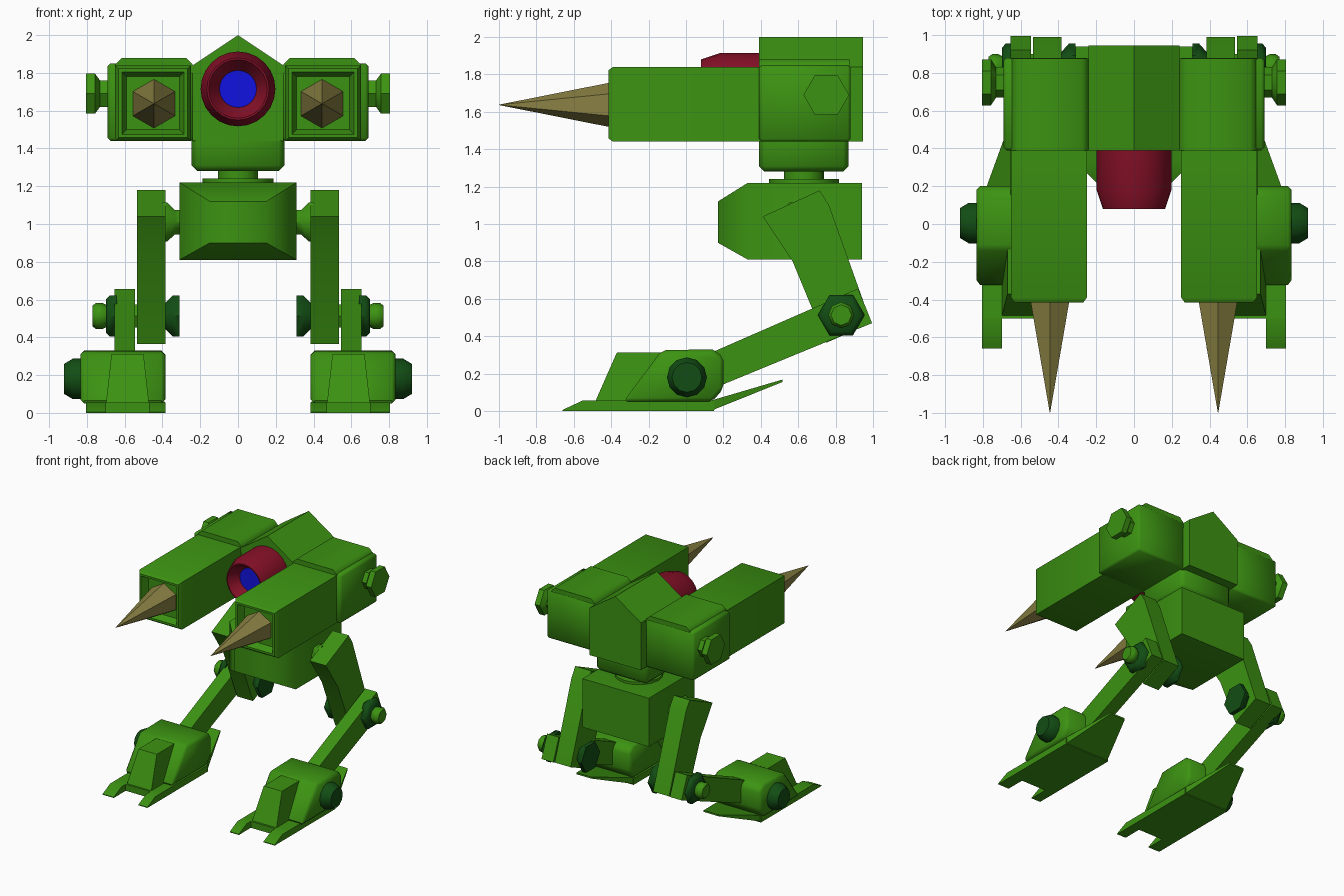
import bpy, bmesh, math

if "Cube" in bpy.data.objects:
    bpy.data.objects.remove(bpy.data.objects["Cube"])


def material(name, r, g, b):
    m = bpy.data.materials.new(name)
    m.diffuse_color = (r, g, b, 1)
    m.use_nodes = True
    m.node_tree.nodes["Principled BSDF"].inputs["Base Color"].default_value = m.diffuse_color
    return m


GREEN = material("armour green", 0.045, 0.29, 0.006)
DARK = material("bolt dark green", 0.006, 0.075, 0.007)
RED = material("eye ring red", 0.23, 0.005, 0.02)
BLUE = material("lens blue", 0.006, 0.006, 0.75)
TAN = material("spike tan", 0.25, 0.215, 0.055)


def loft(name, rings, mat, mirror=False, bevel=0.0, smooth=50):
    """Skin closed rings of equal point count and cap both ends."""
    bm = bmesh.new()
    vs = [[bm.verts.new(p) for p in ring] for ring in rings]
    n = len(vs[0])
    for a, b in zip(vs, vs[1:]):
        for i in range(n):
            j = (i + 1) % n
            bm.faces.new((a[i], a[j], b[j], b[i]))
    bm.faces.new(vs[0])
    bm.faces.new(vs[-1])
    bmesh.ops.recalc_face_normals(bm, faces=bm.faces)
    if bevel:
        edges = [e for e in bm.edges if e.calc_face_angle(0) > math.radians(35)]
        bmesh.ops.bevel(bm, geom=edges, offset=bevel, segments=1,
                        affect='EDGES', clamp_overlap=True)
    me = bpy.data.meshes.new(name)
    bm.to_mesh(me)
    bm.free()
    me.materials.append(mat)
    ob = bpy.data.objects.new(name, me)
    bpy.context.collection.objects.link(ob)
    if smooth:
        bpy.ops.object.select_all(action='DESELECT')
        ob.select_set(True)
        bpy.context.view_layer.objects.active = ob
        bpy.ops.object.shade_smooth_by_angle(angle=math.radians(smooth))
    if mirror:
        ob.modifiers.new("mirror", 'MIRROR')
    return ob


def slab(name, profile, x0, x1, mat=GREEN, **kw):
    """Side profile (y, z) extruded along x."""
    return loft(name, [[(x, y, z) for y, z in profile] for x in (x0, x1)], mat, **kw)


def box(name, x0, x1, y0, y1, z0, z1, mat=GREEN, **kw):
    return slab(name, [(y0, z0), (y1, z0), (y1, z1), (y0, z1)], x0, x1, mat, **kw)


def lathe(name, axis, c, stations, mat, segs=6, phase=0.0, **kw):
    """Turned part: stations are (position along axis, radius)."""
    rings = []
    for t, r in stations:
        ring = []
        for i in range(segs):
            a = phase + 2 * math.pi * i / segs
            u, v = c[0] + r * math.cos(a), c[1] + r * math.sin(a)
            ring.append({'x': (t, u, v), 'y': (u, t, v), 'z': (u, v, t)}[axis])
        rings.append(ring)
    return loft(name, rings, mat, **kw)


# Torso with a gabled top
gable = [(-0.24, 1.44), (0.24, 1.44), (0.24, 1.84), (0, 2.0), (-0.24, 1.84)]
loft("torso_upper", [[(x, y, z) for x, z in gable] for y in (0.39, 0.945)], GREEN)
box("torso_lower", -0.245, 0.245, 0.39, 0.87, 1.28, 1.6, bevel=0.03)

# Eye: red ring with funnel, blue lens
lathe("eye_ring", 'y', (0, 1.715),
      [(0.45, 0.198), (0.18, 0.198), (0.08, 0.165), (0.08, 0.155), (0.17, 0.095)],
      RED, segs=24)
lathe("eye_lens", 'y', (0, 1.715), [(0.172, 0.1), (0.163, 0.098)], BLUE, segs=24)

# Shoulders with raised top and hexagonal side knobs
box("shoulder", 0.235, 0.69, 0.39, 0.88, 1.44, 1.85, mirror=True, bevel=0.015)
loft("shoulder_top", [[(x0, 0.39, z), (x1, 0.39, z), (x1, 0.875, z), (x0, 0.875, z)]
                      for x0, x1, z in ((0.24, 0.65, 1.80), (0.24, 0.65, 1.845),
                                        (0.275, 0.615, 1.88))], GREEN, mirror=True)
lathe("shoulder_knob", 'x', (0.75, 1.69),
      [(0.67, 0.08), (0.73, 0.08), (0.757, 0.122), (0.805, 0.122)], GREEN, mirror=True)

# Arm barrels with a recessed muzzle, and spikes
barrel = [(0.45, 0.2), (-0.39, 0.2), (-0.415, 0.182), (-0.415, 0.165), (-0.355, 0.14)]
loft("arm_barrel", [[(0.45 + i * h, y, 1.64 + k * h)
                     for i, k in ((-1, -1), (1, -1), (1, 1), (-1, 1))]
                    for y, h in barrel], GREEN, mirror=True)
lathe("spike", 'y', (0.445, 1.637), [(-0.35, 0.13), (-1.0, 0.001)], TAN,
      phase=math.pi / 6, mirror=True, smooth=0)

# Neck
lathe("neck", 'z', (0, 0.63), [(1.2, 0.107), (1.3, 0.107)], GREEN, segs=16)
lathe("neck_disc", 'z', (0, 0.63), [(1.2, 0.187), (1.24, 0.187)], GREEN, segs=16)

# Pelvis block tapering to the front
loft("pelvis", [[(-x, y, z0), (x, y, z0), (x, y, z1), (-x, y, z1)]
                for y, x, z0, z1 in ((0.94, 0.31, 0.81, 1.22), (0.33, 0.31, 0.81, 1.22),
                                     (0.17, 0.15, 0.90, 1.12))], GREEN)

# Hip joint and thigh
lathe("hip_knob", 'x', (0.61, 1.01),
      [(0.29, 0.075), (0.335, 0.075), (0.375, 0.12), (0.4, 0.12)], GREEN, mirror=True)
slab("thigh", [(0.41, 1.04), (0.715, 1.18), (0.765, 1.10), (0.99, 0.47),
               (0.75, 0.365), (0.57, 0.80)], 0.385, 0.535, mirror=True)

# Knee bolts: inner, shaft, outer and cap
knee = (0.83, 0.513)
lathe("knee_inner_bolt", 'x', knee,
      [(0.40, 0.08), (0.385, 0.08), (0.345, 0.125), (0.31, 0.125)], DARK, mirror=True)
lathe("knee_shaft", 'x', knee, [(0.5, 0.07), (0.6, 0.07)], GREEN, mirror=True)
lathe("knee_outer_bolt", 'x', knee,
      [(0.64, 0.125), (0.68, 0.125), (0.70, 0.10)], DARK, mirror=True)
lathe("knee_cap", 'x', knee,
      [(0.69, 0.055), (0.72, 0.07), (0.75, 0.07), (0.77, 0.055)], GREEN,
      segs=8, mirror=True)

# Calf
slab("calf", [(0.05, 0.275), (0.92, 0.655), (0.995, 0.47), (0.12, 0.11)],
     0.545, 0.655, mirror=True)

# Foot: ankle block, toe wedge and side bolt
slab("foot_block", [(-0.335, 0.05), (-0.13, 0.325), (0.14, 0.33), (0.2, 0.29),
                    (0.2, 0.12), (0.14, 0.05)], 0.385, 0.835, mirror=True, bevel=0.02)
loft("foot_wedge", [[(0.585 - w, y, z), (0.585 + w, y, z), (0.585 + w, 0, z), (0.585 - w, 0, z)]
                    for w, y, z in ((0.115, -0.49, 0.04), (0.085, -0.37, 0.312))],
     GREEN, mirror=True)
lathe("foot_bolt", 'x', (0.005, 0.18),
      [(0.80, 0.107), (0.875, 0.107), (0.92, 0.08)], DARK, segs=12, mirror=True)

# Sole, two pointed toes and rising heel spur
box("sole", 0.385, 0.805, -0.5, 0.15, 0, 0.055, mirror=True)
for side, x0, x1 in (("inner", 0.385, 0.47), ("outer", 0.70, 0.805)):
    slab(side + "_toe", [(-0.66, 0), (-0.45, 0), (-0.45, 0.055), (-0.555, 0.055),
                         (-0.66, 0.006)], x0, x1, mirror=True)
loft("heel_spur", [[(0.595 - w, y, z0), (0.595 + w, y, z0), (0.595 + w, y, z1), (0.595 - w, y, z1)]
                   for w, y, z0, z1 in ((0.21, 0.13, 0.0, 0.055), (0.07, 0.515, 0.155, 0.168))],
     GREEN, mirror=True)
